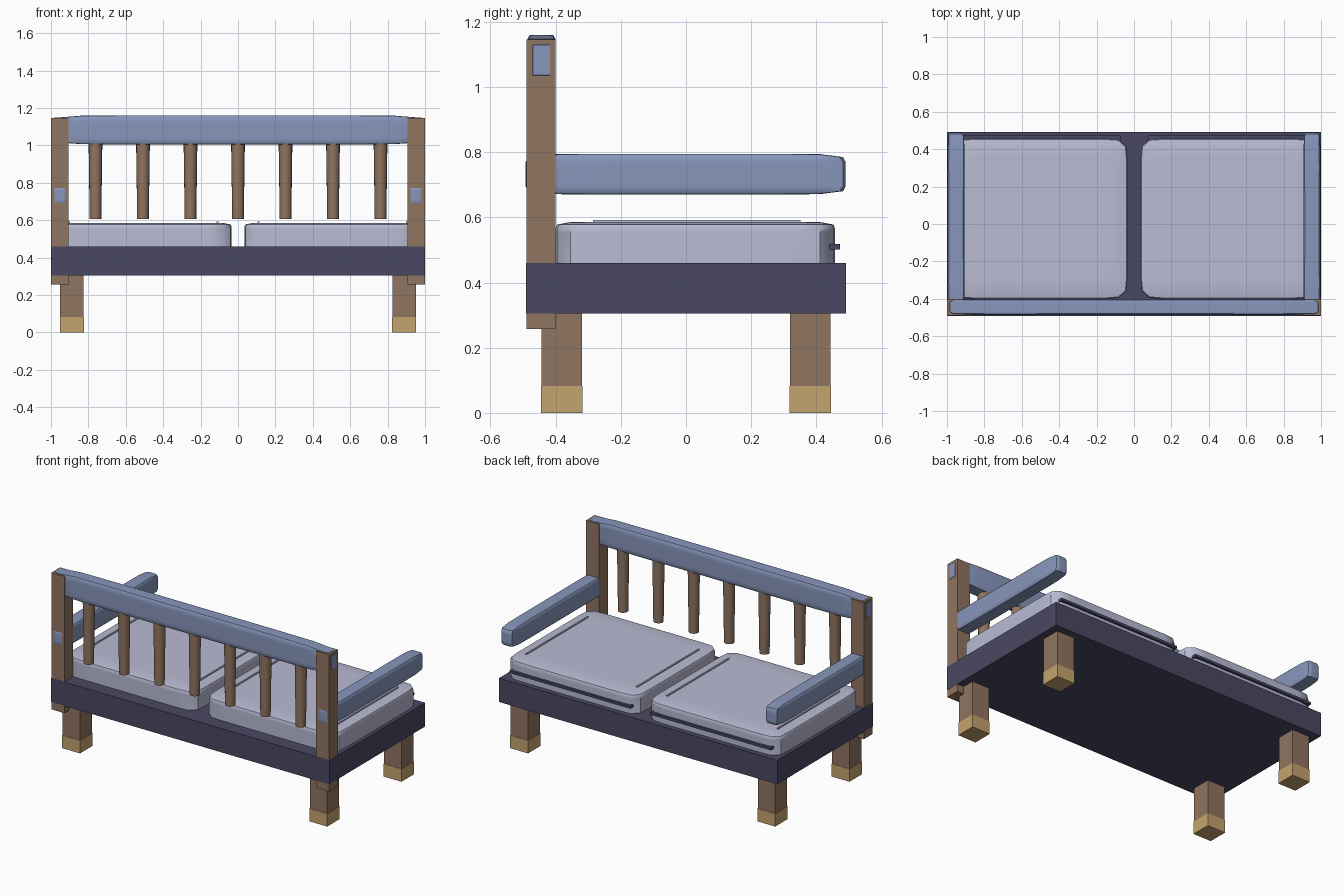
import bpy, bmesh, math

if "Cube" in bpy.data.objects:
    bpy.data.objects.remove(bpy.data.objects["Cube"])


def material(name, rgb):
    m = bpy.data.materials.new(name)
    m.diffuse_color = (*[(c / 255) ** 2.2 for c in rgb], 1)
    m.use_nodes = True
    m.node_tree.nodes["Principled BSDF"].inputs["Base Color"].default_value = m.diffuse_color
    return m


NAVY = material("dark_navy", (74, 73, 98))
WOOD = material("brown_wood", (143, 116, 97))
TAN = material("tan_tip", (194, 162, 110))
BLUE = material("slate_blue", (134, 149, 186))
FABRIC = material("lavender_fabric", (184, 186, 210))


def finish(name, bm, mat, smooth=False):
    bmesh.ops.recalc_face_normals(bm, faces=bm.faces)
    mesh = bpy.data.meshes.new(name)
    bm.to_mesh(mesh)
    bm.free()
    mesh.materials.append(mat)
    ob = bpy.data.objects.new(name, mesh)
    bpy.context.collection.objects.link(ob)
    if smooth:
        bpy.context.view_layer.objects.active = ob
        ob.select_set(True)
        bpy.ops.object.shade_smooth_by_angle(angle=math.radians(40))
        ob.select_set(False)
    return ob


def box(name, x, y, z, mat, soft=0.0, profile=0.8):
    """Box from (min, max) ranges; soft bevels it in proportion to each side."""
    bm = bmesh.new()
    bmesh.ops.create_cube(bm, size=1)
    if soft:
        bmesh.ops.bevel(bm, geom=bm.edges[:], offset=soft, segments=5,
                        profile=profile, affect='EDGES')
    for v in bm.verts:
        v.co = [(a + b) / 2 + c * (b - a) for c, (a, b) in zip(v.co, (x, y, z))]
    return finish(name, bm, mat, soft > 0)


def side_range(s, a, b):
    return tuple(sorted((s * a, s * b)))


# Seat base
box("seat_base", (-1, 1), (-0.491, 0.491), (0.305, 0.46), NAVY)

# Back rail, its ends just showing through the posts
box("back_rail", (-1.001, 1.001), (-0.487, -0.4), (1.005, 1.16), BLUE, 0.32)

# Back spindles
for i in range(7):
    bm = bmesh.new()
    bmesh.ops.create_cone(bm, cap_ends=True, segments=16, radius1=0.031,
                          radius2=0.037, depth=0.425)
    bmesh.ops.translate(bm, verts=bm.verts, vec=((i - 3) * 0.254, -0.443, 0.8175))
    finish(f"spindle_{i + 1}", bm, WOOD, True)

for s, side in ((-1, "left"), (1, "right")):
    # Back post and armrest
    box(f"{side}_back_post", side_range(s, 0.905, 0.999), (-0.49, -0.4),
        (0.257, 1.145), WOOD)
    box(f"{side}_armrest", side_range(s, 0.905, 0.998), (-0.492, 0.49),
        (0.67, 0.795), BLUE, 0.32)

    # Cushion with two top seams and a front strip
    box(f"{side}_cushion", side_range(s, 0.035, 0.977), (-0.4, 0.457),
        (0.425, 0.586), FABRIC, 0.2, 0.8)
    for part, cx in (("inner", 0.109), ("outer", 0.904)):
        box(f"{side}_{part}_seam", side_range(s, cx - 0.005, cx + 0.005),
            (-0.285, 0.352), (0.575, 0.592), FABRIC)
    box(f"{side}_front_strip", side_range(s, 0.07, 0.94), (0.44, 0.472),
        (0.502, 0.518), NAVY)

    # Legs with tan tips
    for t, end in ((-1, "back"), (1, "front")):
        box(f"{side}_{end}_leg", side_range(s, 0.826, 0.951),
            side_range(t, 0.319, 0.443), (0.08, 0.31), WOOD)
        box(f"{side}_{end}_leg_tip", side_range(s, 0.824, 0.953),
            side_range(t, 0.317, 0.445), (0, 0.083), TAN)
